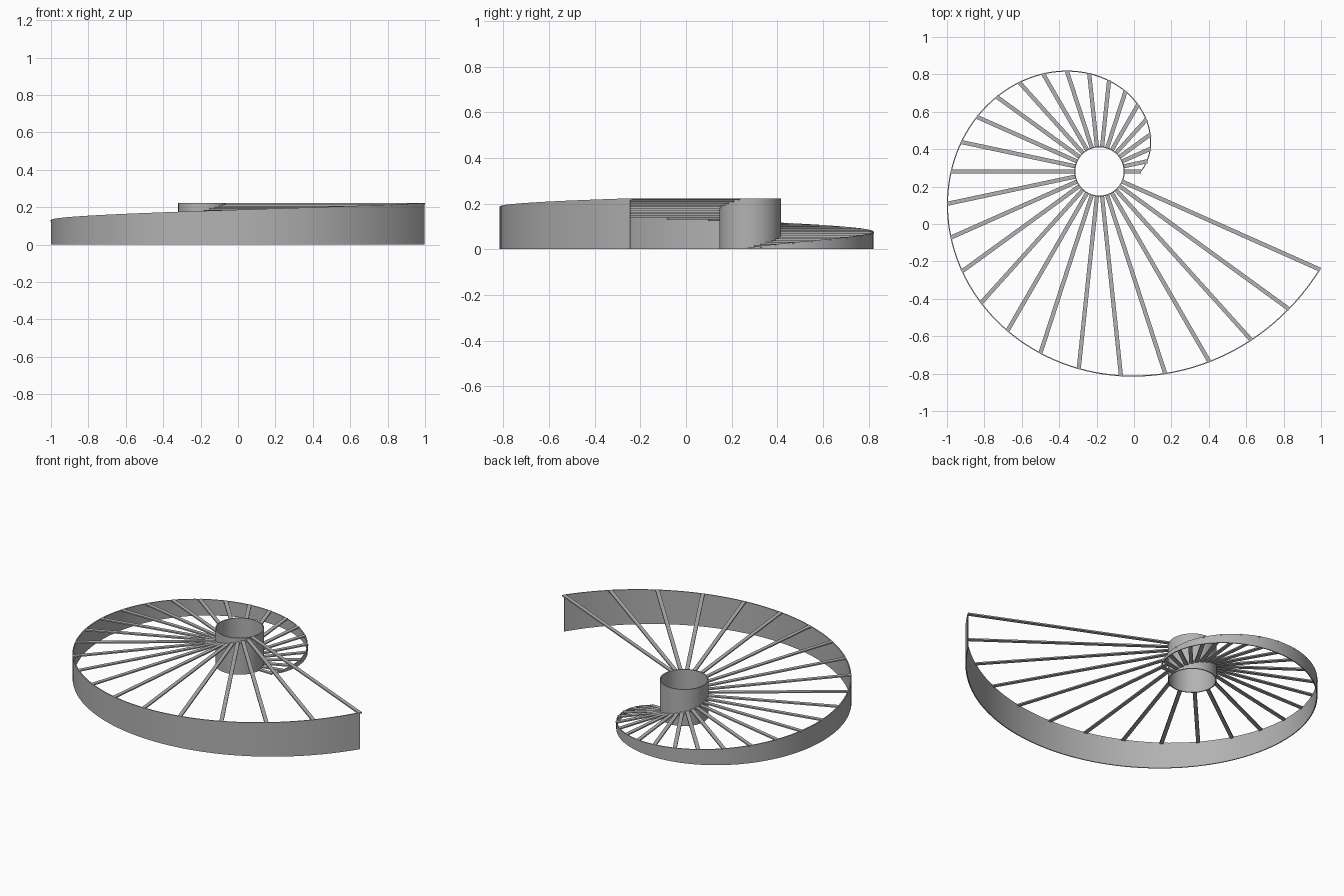
import bpy, bmesh, math
from mathutils import Vector

cube = bpy.data.objects.get("Cube")
if cube:
    bpy.data.objects.remove(cube, do_unlink=True)

CENTRE = Vector((-0.1845, 0.281, 0))
HUB_R, HUB_H = 0.135, 0.223
STEPS, STEP_ANGLE = 29, math.radians(12)
RISE = HUB_H / STEPS
WALL = 0.006

grey = bpy.data.materials.new("plain grey")
grey.use_nodes = True
grey.diffuse_color = (0.45, 0.45, 0.45, 1)
grey.node_tree.nodes["Principled BSDF"].inputs["Base Color"].default_value = grey.diffuse_color


def spiral_radius(step):
    return 0.2236 + 0.03816 * step


def polar(radius, angle, z):
    return Vector((radius * math.cos(angle), radius * math.sin(angle), z))


def finish(bm, name):
    bmesh.ops.recalc_face_normals(bm, faces=bm.faces)
    mesh = bpy.data.meshes.new(name)
    bm.to_mesh(mesh)
    bm.free()
    mesh.materials.append(grey)
    obj = bpy.data.objects.new(name, mesh)
    obj.location = CENTRE
    bpy.context.collection.objects.link(obj)
    return obj


def smooth(obj):
    bpy.ops.object.select_all(action="DESELECT")
    obj.select_set(True)
    bpy.context.view_layer.objects.active = obj
    bpy.ops.object.shade_smooth_by_angle(angle=math.radians(35))


def wall(name, sections, closed):
    """Thin upright wall swept through (outer radius, angle, height) sections."""
    bm = bmesh.new()
    rings = []
    for radius, angle, top in sections:
        inner = radius - WALL
        rings.append([bm.verts.new(polar(r, angle, z)) for r, z in
                      ((radius, 0), (radius, top), (inner, top), (inner, 0))])
    pairs = list(zip(rings, rings[1:]))
    if closed:
        pairs.append((rings[-1], rings[0]))
    else:
        bm.faces.new(rings[0])
        bm.faces.new(rings[-1])
    for a, b in pairs:
        for i in range(4):
            j = (i + 1) % 4
            bm.faces.new((a[i], a[j], b[j], b[i]))
    smooth(finish(bm, name))


# Open central tube
SIDES = 64
wall("hub_tube", [(HUB_R, math.tau * i / SIDES, HUB_H) for i in range(SIDES)], True)

# Rising spiral rim wall standing on the ground
FINE = 5
rim = []
for i in range((STEPS - 1) * FINE + 1):
    s = i / FINE
    rim.append((spiral_radius(s), s * STEP_ANGLE, RISE * (s + 1)))
wall("spiral_rim", rim, False)

# Flat spokes, one per step, climbing around the hub
HALF_WIDTH = 0.011
for k in range(STEPS):
    angle = k * STEP_ANGLE
    along = polar(1, angle, 0)
    across = Vector((-along.y, along.x, 0)) * HALF_WIDTH
    bm = bmesh.new()
    bottom = []
    for r, side in ((HUB_R - 0.003, -1), (spiral_radius(k) - 0.001, -1),
                    (spiral_radius(k) - 0.001, 1), (HUB_R - 0.003, 1)):
        bottom.append(bm.verts.new(along * r + across * side + Vector((0, 0, RISE * k))))
    face = bm.faces.new(bottom)
    top = bmesh.ops.extrude_face_region(bm, geom=[face])["geom"]
    bmesh.ops.translate(bm, vec=(0, 0, RISE),
                        verts=[g for g in top if isinstance(g, bmesh.types.BMVert)])
    finish(bm, f"spoke_{k + 1}")
